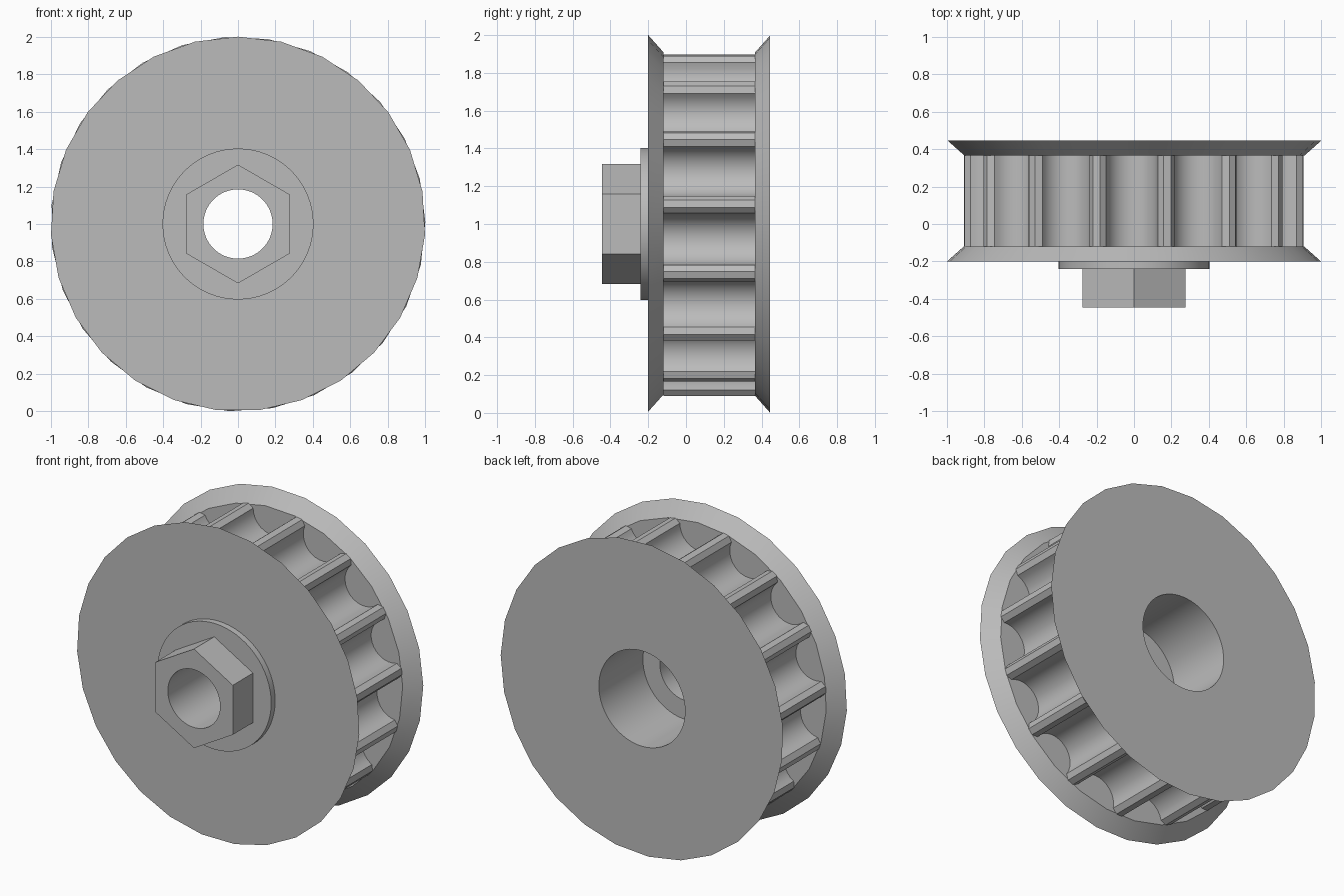
import bpy
import bmesh
from math import sin, cos, pi, radians

cube = bpy.data.objects.get("Cube")
if cube:
    bpy.data.objects.remove(cube)

grey = bpy.data.materials.new("plain grey")
grey.use_nodes = True
COLOUR = (0.5, 0.5, 0.5, 1)
grey.diffuse_color = COLOUR
grey.node_tree.nodes["Principled BSDF"].inputs["Base Color"].default_value = COLOUR

SMALL_BORE, LARGE_BORE = 0.185, 0.305


def circle(radius, sides=64, start=90):
    """Points (x, height above the axle) of a regular outline."""
    angles = [radians(start) + 2 * pi * i / sides for i in range(sides)]
    return [(radius * cos(a), radius * sin(a)) for a in angles]


def bored_part(name, front, back, y0, y1, bore, smooth=35):
    """Solid between two matching outlines, with a round hole along the axle."""
    bm = bmesh.new()

    def tube(first, second):
        loops = [[bm.verts.new((x, y, 1 + h)) for x, h in outline]
                 for outline, y in ((first, y0), (second, y1))]
        n = len(first)
        for i in range(n):
            j = (i + 1) % n
            bm.faces.new((loops[0][i], loops[0][j], loops[1][j], loops[1][i]))
        return [[bm.edges.get((loop[i], loop[(i + 1) % n])) for i in range(n)]
                for loop in loops]

    outer = tube(front, back)
    inner = tube(circle(bore), circle(bore))
    for rim, hole in zip(outer, inner):
        bmesh.ops.triangle_fill(bm, edges=rim + hole, use_beauty=True, normal=(0, 1, 0))
    bmesh.ops.recalc_face_normals(bm, faces=bm.faces)
    mesh = bpy.data.meshes.new(name)
    bm.to_mesh(mesh)
    bm.free()
    mesh.materials.append(grey)
    part = bpy.data.objects.new(name, mesh)
    bpy.context.collection.objects.link(part)
    bpy.ops.object.select_all(action="DESELECT")
    part.select_set(True)
    bpy.context.view_layer.objects.active = part
    bpy.ops.object.shade_smooth_by_angle(angle=radians(smooth))
    return part


def toothed_outline(teeth=15, phase=6.7, tip=0.91, shoulder=0.88, steps=14):
    """Chamfered narrow teeth with half-round grooves between them."""
    points = []
    pitch = 2 * pi / teeth
    for k in range(teeth):
        a = radians(phase) + k * pitch
        # tooth: shoulder, tip, tip, shoulder
        for r, t in ((shoulder, -0.046), (tip, -0.02), (tip, 0.02), (shoulder, 0.046)):
            points.append((r * cos(a) - t * sin(a), r * sin(a) + t * cos(a)))
        # groove: half circle dipping towards the axle
        half = shoulder * sin(pitch / 2) - 0.046 * cos(pitch / 2)
        centre = shoulder * cos(pitch / 2) + 0.046 * sin(pitch / 2)
        b = a + pitch / 2
        for s in range(1, steps):
            u = pi * s / steps
            r, t = centre - half * sin(u), -half * cos(u)
            points.append((r * cos(b) - t * sin(b), r * sin(b) + t * cos(b)))
    return points


# Toothed drum between the flanges
teeth = toothed_outline()
bored_part("toothed_drum", teeth, teeth, -0.12, 0.365, LARGE_BORE, 30)

# Flared flanges, slightly turned against each other
bored_part("front_flange", circle(1, 27), circle(0.91, 27), -0.2, -0.12, SMALL_BORE)
bored_part("back_flange", circle(0.91, 27, 94), circle(1, 27, 94), 0.365, 0.445, LARGE_BORE)

# Plug that narrows the bore towards the front
plug = circle(LARGE_BORE)
bored_part("bore_step", plug, plug, -0.12, 0.0, SMALL_BORE)

# Washer and hexagonal nut on the front
washer = circle(0.403)
bored_part("washer", washer, washer, -0.24, -0.2, SMALL_BORE)
nut = circle(0.317, 6)
bored_part("hex_nut", nut, nut, -0.445, -0.24, SMALL_BORE)
